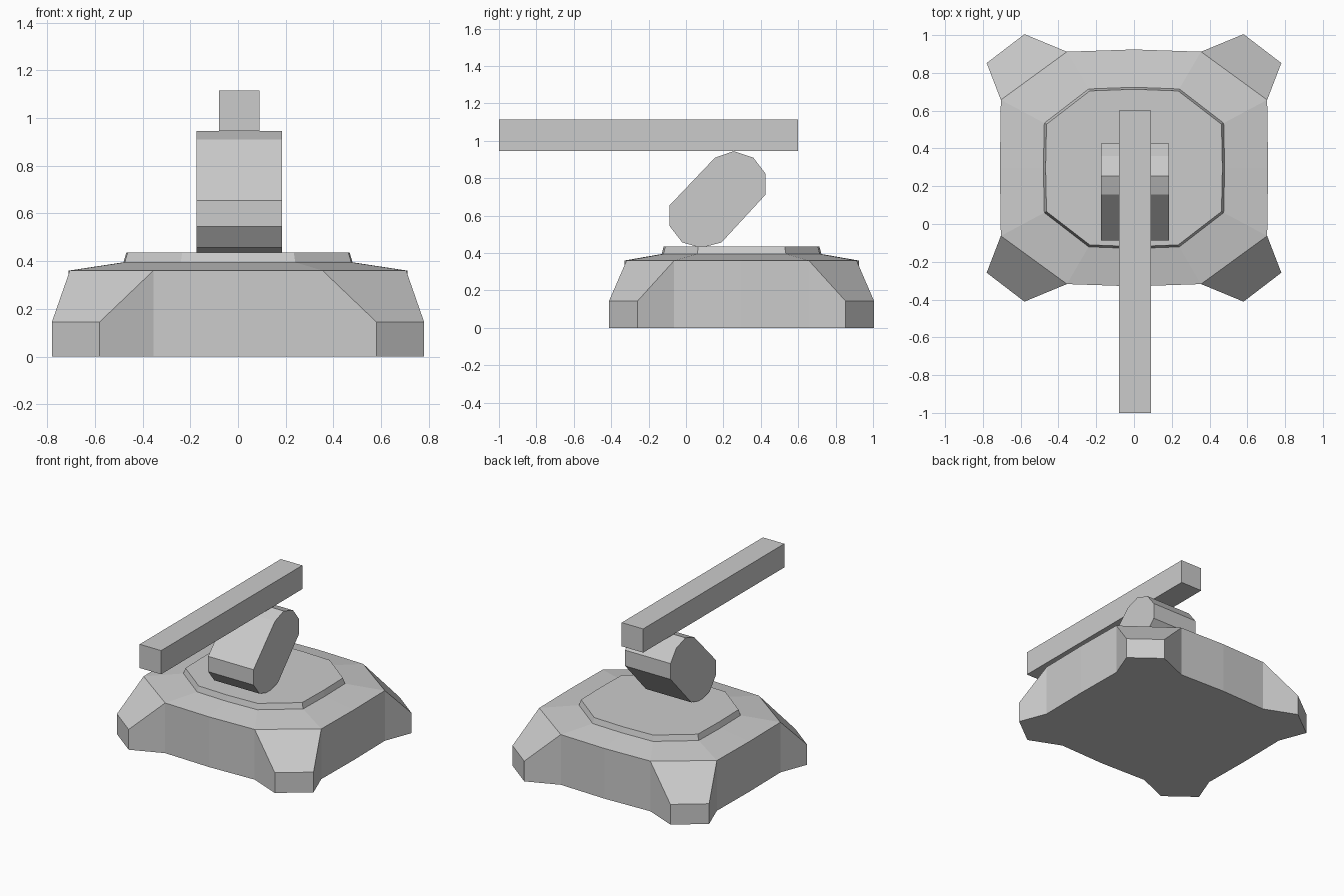
import bpy, bmesh

if "Cube" in bpy.data.objects:
    bpy.data.objects.remove(bpy.data.objects["Cube"])

BASE_Y = 0.297   # centre of the base along y
MID_X = 0.005    # centre of arm and barrel


def finish(name, bm):
    bmesh.ops.recalc_face_normals(bm, faces=bm.faces)
    mesh = bpy.data.meshes.new(name)
    bm.to_mesh(mesh)
    bm.free()
    obj = bpy.data.objects.new(name, mesh)
    bpy.context.collection.objects.link(obj)
    return obj


def ring(bm, east, north, corner):
    """Closed loop mirrored into four quadrants; corner points are (x, y, z)."""
    pts = []
    for sx, sy, start, rev in ((1, 1, east, 0), (-1, 1, north, 1),
                               (-1, -1, east, 0), (1, -1, north, 1)):
        pts.append((start[0] * sx, start[1] * sy, start[2]))
        quad = corner[::-1] if rev else corner
        pts += [(x * sx, y * sy, z) for x, y, z in quad]
    return [bm.verts.new((x, y + BASE_Y, z)) for x, y, z in pts]


def bridge(bm, a, b):
    n = len(a)
    for i in range(n):
        j = (i + 1) % n
        bm.faces.new((a[i], a[j], b[j], b[i]))


# Base: straight walls with four sloped corner feet and a raised deck
bm = bmesh.new()
plan = [(0.705, 0.36), (0.78, 0.555), (0.58, 0.708), (0.355, 0.615)]
wall_z = [0.36, 0.145, 0.145, 0.36]
bottom = ring(bm, (0.71, 0, 0), (0, 0.627, 0), [(x, y, 0) for x, y in plan])
upper = ring(bm, (0.71, 0, 0.36), (0, 0.627, 0.36),
             [(x, y, z) for (x, y), z in zip(plan, wall_z)])
bridge(bm, bottom, upper)
bm.faces.new(bottom[::-1])
for c in (1, 6, 11, 16):            # sloped top of each foot
    bm.faces.new(upper[c:c + 4])
rim = [v for i, v in enumerate(upper) if i % 5 in (0, 1, 4)]


def deck_ring(k, z):
    return ring(bm, (0.48 * k, 0, z), (0, 0.427 * k, z),
                [(0.475 * k, 0.237 * k, z), (0.24 * k, 0.418 * k, z)])


deck_low = deck_ring(1.0, 0.395)
deck_top = deck_ring(0.975, 0.435)
bridge(bm, rim, deck_low)
bridge(bm, deck_low, deck_top)
bm.faces.new(deck_top)
finish("base", bm)


def extrude_x(name, profile, half):
    """Solid from a (y, z) profile, extruded along x."""
    bm = bmesh.new()
    a, b = ([bm.verts.new((MID_X + s * half, y, z)) for y, z in profile]
            for s in (-1, 1))
    bridge(bm, a, b)
    bm.faces.new(a[::-1])
    bm.faces.new(b)
    return finish(name, bm)


# Tilted arm with rounded ends
extrude_x("tilted_arm", [
    (0.255, 0.945), (0.155, 0.91), (-0.088, 0.655), (-0.088, 0.545),
    (-0.02, 0.457), (0.08, 0.428), (0.19, 0.457), (0.425, 0.712),
    (0.425, 0.825), (0.36, 0.91)], 0.18)

# Long barrel resting on the arm
extrude_x("barrel", [(-1, 0.945), (0.6, 0.945), (0.6, 1.115), (-1, 1.115)], 0.085)
